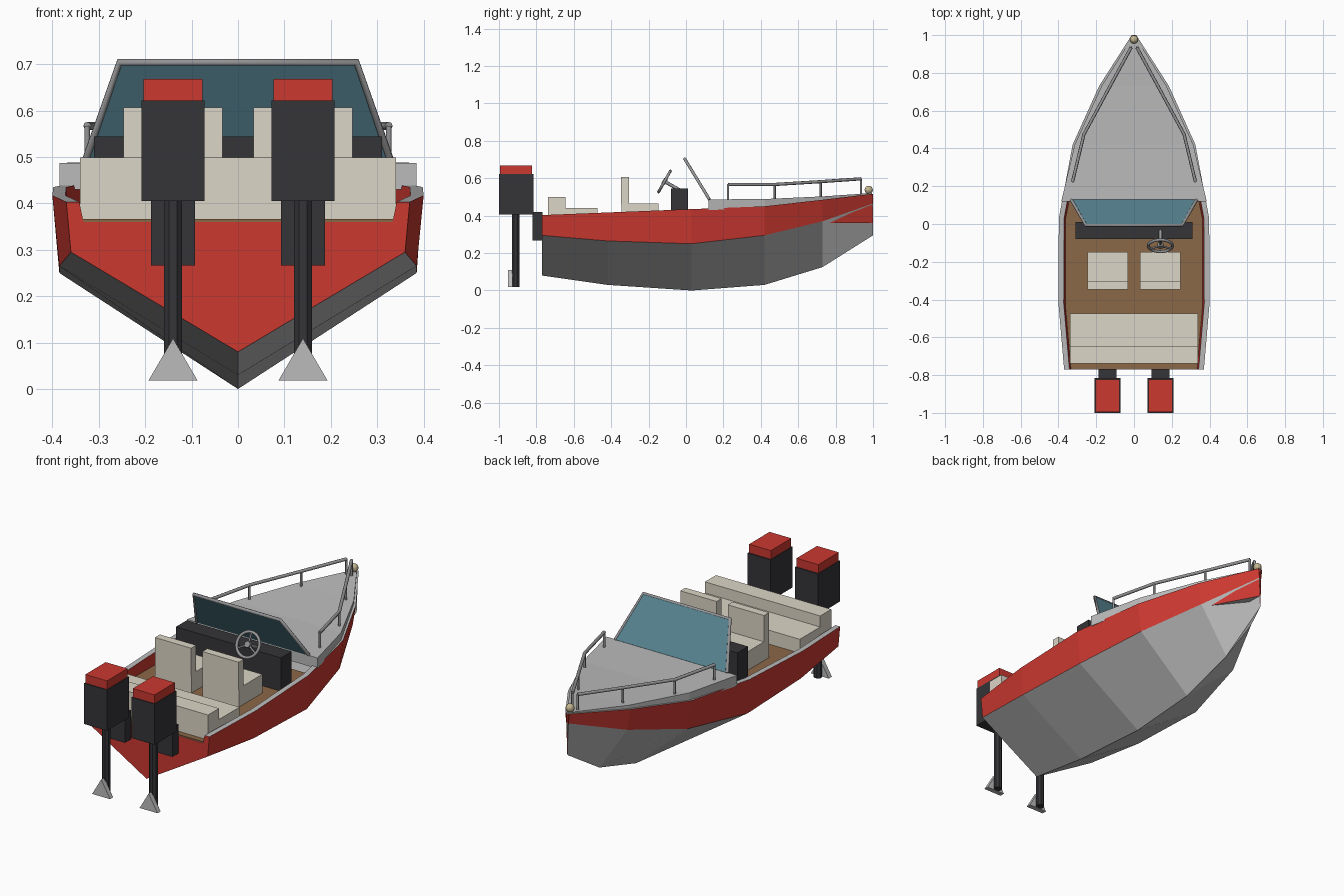
import bpy, bmesh, math
from mathutils import Vector

if "Cube" in bpy.data.objects:
    bpy.data.objects.remove(bpy.data.objects["Cube"])


def material(name, r, g, b):
    m = bpy.data.materials.new(name)
    m.diffuse_color = (r, g, b, 1)
    m.use_nodes = True
    m.node_tree.nodes["Principled BSDF"].inputs["Base Color"].default_value = m.diffuse_color
    return m


RED = material("red", .6, .04, .03)
GREY = material("light_grey", .5, .5, .5)
DARK = material("charcoal", .035, .035, .04)
CREAM = material("cream", .72, .67, .57)
WOOD = material("wood", .26, .14, .065)
GLASS = material("tinted_glass", .1, .24, .3)
METAL = material("metal", .3, .3, .31)
BRASS = material("brass", .55, .47, .28)


def finish(name, bm, *mats):
    bmesh.ops.remove_doubles(bm, verts=bm.verts, dist=1e-5)
    bmesh.ops.recalc_face_normals(bm, faces=bm.faces)
    me = bpy.data.meshes.new(name)
    bm.to_mesh(me)
    bm.free()
    for m in mats:
        me.materials.append(m)
    ob = bpy.data.objects.new(name, me)
    bpy.context.collection.objects.link(ob)
    return ob


def loft(name, rings, mats, index=lambda k: 0):
    """Join closed cross-sections; index(k) gives the material of side k (-1: caps)."""
    bm = bmesh.new()
    vs = [[bm.verts.new(p) for p in r] for r in rings]
    n = len(rings[0])
    for a, b in zip(vs, vs[1:]):
        for k in range(n):
            f = bm.faces.new((a[k], a[(k + 1) % n], b[(k + 1) % n], b[k]))
            f.material_index = index(k)
    for r in (vs[0], vs[-1]):
        bm.faces.new(r).material_index = index(-1)
    return finish(name, bm, *mats)


def box(name, mat, x, y, z):
    ring = lambda v: [(x[0], v, z[0]), (x[1], v, z[0]), (x[1], v, z[1]), (x[0], v, z[1])]
    return loft(name, [ring(y[0]), ring(y[1])], [mat])


def tube(name, mat, pts, r, sides=8, closed=False):
    cu = bpy.data.curves.new(name, 'CURVE')
    cu.dimensions = '3D'
    cu.bevel_depth = r
    cu.bevel_resolution = max(0, (sides - 4) // 2)
    cu.use_fill_caps = True
    sp = cu.splines.new('POLY')
    sp.points.add(len(pts) - 1)
    for p, co in zip(sp.points, pts):
        p.co = (*co, 1)
    sp.use_cyclic_u = closed
    cu.materials.append(mat)
    ob = bpy.data.objects.new(name, cu)
    bpy.context.collection.objects.link(ob)
    return ob


# Hull: y, keel z, chine half width, chine z, sheer half width, sheer z
STATIONS = [(-.77, .08, .36, .295, .37, .403),
            (-.42, .03, .385, .265, .40, .417),
            (.03, 0, .385, .25, .398, .435),
            (.42, .03, .305, .295, .325, .45),
            (.73, .125, .165, .37, .185, .485),
            (1.0, .295, .006, .465, .012, .517)]
FLOOR = .36
rings = []
for y, kz, cx, cz, sx, sz in STATIONS:
    half = [(cx, cz), (sx, sz), (max(sx - .028, .004), sz), (max(sx - .037, .002), FLOOR)]
    rings.append([(0, y, kz)] + [(x, y, z) for x, z in half]
                 + [(-x, y, z) for x, z in reversed(half)])
SIDES = {1: 1, 7: 1, -1: 1, 3: 1, 5: 1}
hull = loft("hull", rings, [GREY, RED], lambda k: SIDES.get(k, 0))

# Cockpit floor
loft("cockpit_floor", [[(-w, y, .355), (w, y, .355), (w, y, .366), (-w, y, .366)]
                       for y, w in ((-.768, .334), (-.42, .364), (.03, .362), (.16, .335))], [WOOD])

# Foredeck: y, half width, bottom z, top z
loft("foredeck", [[(-w, y, a), (w, y, a), (w, y, b), (-w, y, b)] for y, w, a, b in
                  ((.12, .385, .43, .487), (.42, .314, .44, .489),
                   (.73, .172, .475, .503), (.995, .005, .508, .521))], [GREY])

# Windscreen with frame
lo, hi = Vector((.33, .125, .487)), Vector((.255, -.007, .704))
flip = lambda v: Vector((-v.x, v.y, v.z))
n = Vector((0, .004, .0025))
pane = [lo, hi, flip(hi), flip(lo)]
loft("windscreen_glass", [[p - n for p in pane], [p + n for p in pane]], [GLASS])
tube("windscreen_frame", METAL, pane, .0085)

# Dashboard
box("dashboard", DARK, (-.31, .31), (-.08, .01), (.36, .544))

# Steering wheel
c = Vector((.14, -.115, .583))
u, v, axis = Vector((1, 0, 0)), Vector((0, .49, .87)), Vector((0, .87, -.49))
polar = lambda a, r: c + r * (math.cos(a) * u + math.sin(a) * v)
wheel = tube("steering_wheel_rim", METAL,
             [polar(2 * math.pi * i / 24, .064) for i in range(24)], .008, 8, True)
for i in range(3):
    tube("steering_wheel_spoke", METAL, [c, polar(math.pi * (.5 + 2 * i / 3), .064)], .005)
tube("steering_wheel_hub", METAL, [c - axis * .01, c + axis * .012], .016, 12)
tube("steering_column", METAL, [c, c + axis * .09], .009)

# Seats
for x in (-.14, .14):
    box("seat_cushion", CREAM, (x - .107, x + .107), (-.345, -.148), (.36, .466))
    box("seat_back", CREAM, (x - .107, x + .107), (-.347, -.305), (.46, .606))

# Rear bench
box("bench_cushion", CREAM, (-.34, .34), (-.735, -.473), (.366, .44))
box("bench_back", CREAM, (-.34, .34), (-.738, -.645), (.366, .499))

# Twin outboard motors
for x in (-.14, .14):
    box("motor_cowl", DARK, (x - .068, x + .068), (-1.0, -.815), (.405, .622))
    box("motor_cap", RED, (x - .064, x + .064), (-.995, -.823), (.62, .668))
    box("motor_bracket", DARK, (x - .047, x + .047), (-.82, -.767), (.266, .42))
    leg = [(x + .0215 * math.cos(a), -.911 + .0215 * math.sin(a))
           for a in (math.pi * (i + .5) / 4 for i in range(8))]
    loft("motor_leg", [[(*p, z) for p in leg] for z in (.02, .41)], [DARK])
    loft("propeller", [[(x - .053, y, .018), (x + .053, y, .018), (x, y, .109)]
                       for y in (-.953, -.927)], [GREY])

# Bow rails with stanchions: x, y, deck z, rail z
RAIL = [(.325, .225, .485, .567), (.265, .475, .488, .567),
        (.132, .72, .5, .582), (.015, .935, .515, .597)]
for s in (-1, 1):
    tube("bow_rail", METAL, [(s * x, y, t) for x, y, d, t in RAIL], .0085)
    for x, y, d, t in RAIL:
        tube("rail_post", METAL, [(s * x, y, d), (s * x, y, t)], .006)

# Bow light
bpy.ops.mesh.primitive_uv_sphere_add(segments=12, ring_count=8, radius=.022, location=(0, .977, .538))
light = bpy.context.object
light.name = "bow_light"
light.data.materials.append(BRASS)
